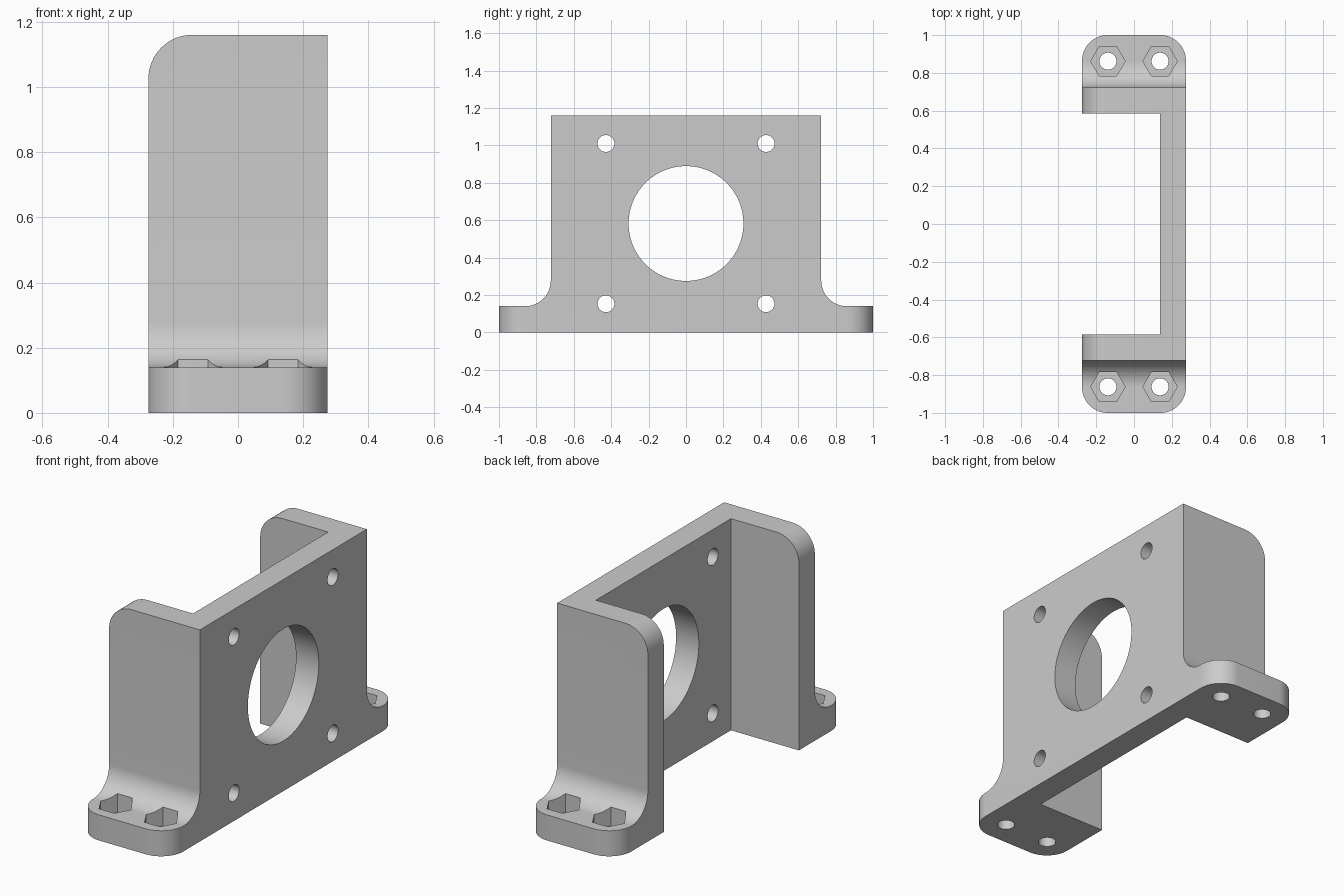
import bpy, bmesh
from math import pi, sin, cos, radians
from mathutils import Vector

cube = bpy.data.objects.get("Cube")
if cube:
    bpy.data.objects.remove(cube, do_unlink=True)

HALF_X, HEIGHT, WALL = 0.275, 1.16, 0.138
WALL_Y, INNER_Y, FOOT_Z, ROUND = 0.723, 0.585, 0.14, 0.137

grey = bpy.data.materials.new("grey")
grey.use_nodes = True
grey.diffuse_color = (0.6, 0.6, 0.6, 1)
grey.node_tree.nodes["Principled BSDF"].inputs["Base Color"].default_value = grey.diffuse_color


def arc(cx, cy, r, start, end, n):
    step = (end - start) / n
    return [(cx + r * cos(start + i * step), cy + r * sin(start + i * step)) for i in range(n + 1)]


def circle(cx, cy, r, n=48):
    return arc(cx, cy, r, 0, 2 * pi, n)[:-1]


def prism(name, points, axis, lo, hi):
    """Extrude a flat outline along x (points are y, z) or z (points are x, y)."""
    place = (lambda a, b: (lo, a, b)) if axis == "x" else (lambda a, b: (a, b, lo))
    shift = Vector((hi - lo, 0, 0)) if axis == "x" else Vector((0, 0, hi - lo))
    bm = bmesh.new()
    face = bm.faces.new([bm.verts.new(place(*p)) for p in points])
    new = bmesh.ops.extrude_face_region(bm, geom=[face])["geom"]
    bmesh.ops.translate(bm, vec=shift, verts=[v for v in new if isinstance(v, bmesh.types.BMVert)])
    bmesh.ops.recalc_face_normals(bm, faces=bm.faces)
    mesh = bpy.data.meshes.new(name)
    bm.to_mesh(mesh)
    bm.free()
    mesh.materials.append(grey)
    obj = bpy.data.objects.new(name, mesh)
    bpy.context.collection.objects.link(obj)
    return obj


def cut(target, cutter):
    cutter.hide_render = True
    mod = target.modifiers.new("cut", "BOOLEAN")
    mod.operation, mod.solver, mod.object = "DIFFERENCE", "EXACT", cutter
    bpy.context.view_layer.objects.active = target
    bpy.ops.object.modifier_apply(modifier=mod.name)
    bpy.data.objects.remove(cutter, do_unlink=True)


# Body outline with feet and filleted wall roots
half = [(1, 0), (1, FOOT_Z)]
half += arc(WALL_Y + ROUND, FOOT_Z + ROUND, ROUND, 1.5 * pi, pi, 16)
half += [(WALL_Y, HEIGHT)]
outline = half + [(-y, z) for y, z in reversed(half)]
bracket = prism("motor_bracket", outline, "x", -HALF_X, HALF_X)

# Rounded foot corners and rounded upper edge on the open side
bm = bmesh.new()
bm.from_mesh(bracket.data)


def is_rounded(edge):
    a, b = (v.co for v in edge.verts)
    foot = all(abs(abs(p.y) - 1) < 1e-4 for p in (a, b)) and abs(a.z - b.z) > 0.1
    top = all(p.z > HEIGHT - 1e-4 and p.x < 0 for p in (a, b))
    return foot or top


bmesh.ops.bevel(bm, geom=[e for e in bm.edges if is_rounded(e)], offset=ROUND - 0.002,
                segments=16, profile=0.5, affect="EDGES")
bm.to_mesh(bracket.data)
bm.free()

# Open space between the side walls
inner_x = HALF_X - WALL
cut(bracket, prism("opening", [(-1, -INNER_Y), (inner_x, -INNER_Y), (inner_x, INNER_Y), (-1, INNER_Y)],
                   "z", -1, 2))

# Large round hole and four screw holes in the plate
cut(bracket, prism("centre_bore", circle(0, 0.582, 0.307, 96), "x", 0, 1))
for y in (-0.428, 0.428):
    for z in (0.153, 1.01):
        cut(bracket, prism("screw_hole", circle(y, z, 0.045), "x", 0, 1))

# Hexagonal nut pockets and bolt holes in the feet
for x in (-WALL, WALL):
    for y in (-0.862, 0.862):
        cut(bracket, prism("nut_pocket", circle(x, y, 0.091, 6), "z", 0.06, 0.5))
        cut(bracket, prism("bolt_hole", circle(x, y, 0.045), "z", -0.5, 0.3))

# Smooth curves, sharp edges
bpy.ops.object.select_all(action="DESELECT")
bracket.select_set(True)
bpy.context.view_layer.objects.active = bracket
bpy.ops.object.shade_smooth_by_angle(angle=radians(25))
